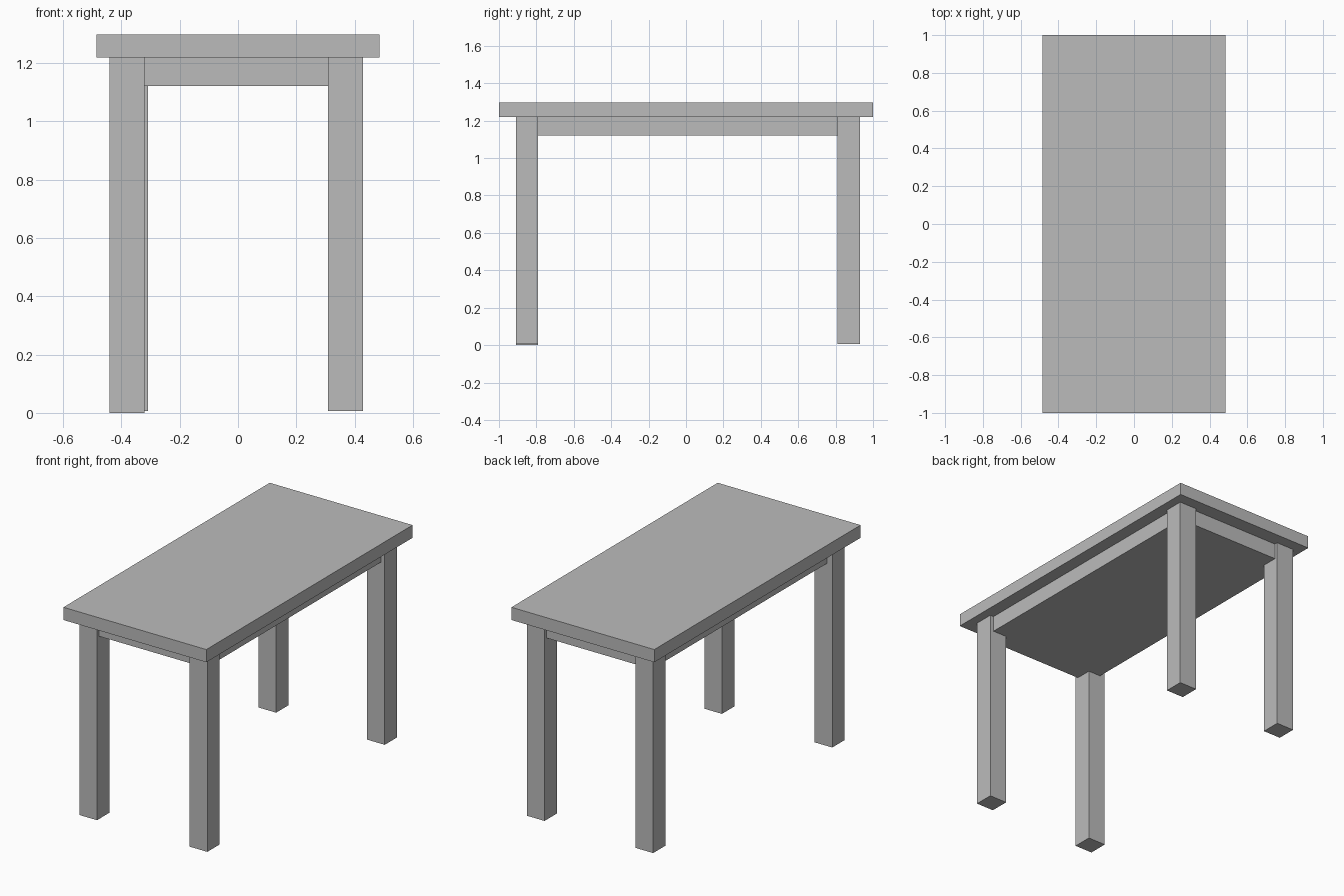
import bpy

if "Cube" in bpy.data.objects:
    bpy.data.objects.remove(bpy.data.objects["Cube"], do_unlink=True)

# Single flat grey for the whole table
GREY = (0.5, 0.5, 0.5, 1)
grey = bpy.data.materials.new("plain_grey")
grey.use_nodes = True
grey.diffuse_color = GREY
grey.node_tree.nodes["Principled BSDF"].inputs["Base Color"].default_value = GREY


def box(name, low, high):
    """Add a box spanning two opposite corners."""
    centre = [(a + b) / 2 for a, b in zip(low, high)]
    bpy.ops.mesh.primitive_cube_add(size=1, location=centre)
    obj = bpy.context.object
    obj.name = name
    obj.scale = [b - a for a, b in zip(low, high)]
    bpy.ops.object.transform_apply(location=False, rotation=False, scale=True)
    obj.data.materials.append(grey)
    return obj


TOP, UNDERSIDE, APRON_BOTTOM = 1.297, 1.219, 1.121
LEG = 0.12

# Table top slab, and the solid apron block set back from the legs
box("table_top", (-0.485, -1, UNDERSIDE), (0.485, 1, TOP))
box("apron", (-0.405, -0.89, APRON_BOTTOM), (0.405, 0.91, UNDERSIDE))

# Square legs: lower corner of each; one stands slightly out of line
legs = {
    "front_right_leg": (-0.44, -0.91, 0),
    "front_left_leg": (0.309, -0.91, 0.006),
    "back_right_leg": (-0.428, 0.81, 0.006),
    "back_left_leg": (0.309, 0.81, 0.006),
}
for name, (x, y, z) in legs.items():
    box(name, (x, y, z), (x + LEG, y + LEG, UNDERSIDE))
